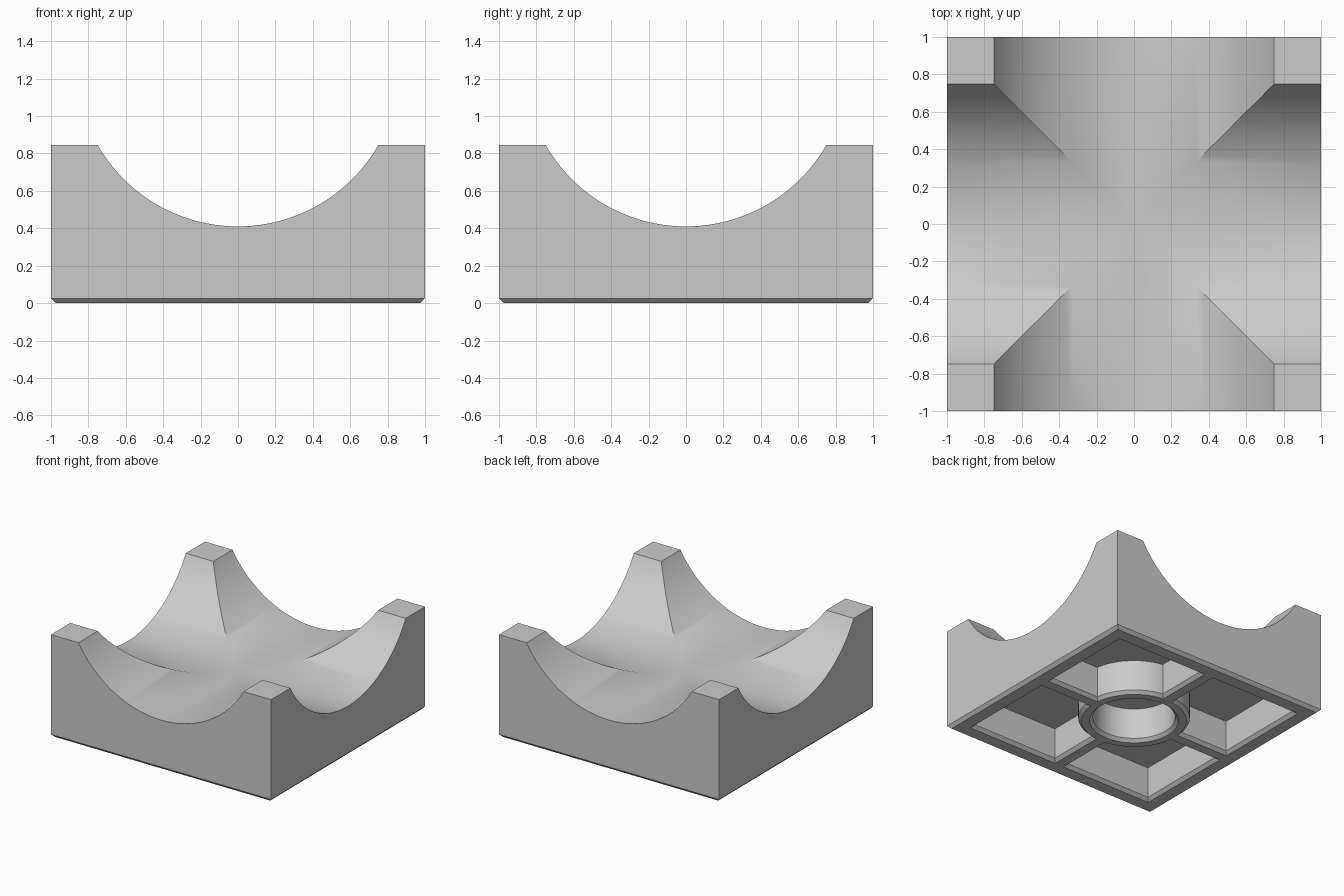
import bpy, bmesh, math

if "Cube" in bpy.data.objects:
    bpy.data.objects.remove(bpy.data.objects["Cube"])

TOP, CH, CEIL = 0.845, 0.025, 0.28      # block height, chamfer, underside pocket ceiling
GROOVE_R, GROOVE_Z = 0.864, 1.274       # saddle groove radius and axis height

mat = bpy.data.materials.new("light_grey")
mat.diffuse_color = (0.6, 0.6, 0.6, 1)
mat.use_nodes = True
mat.node_tree.nodes["Principled BSDF"].inputs["Base Color"].default_value = mat.diffuse_color


def loft(name, rings):
    """Closed solid through rings of equal point count."""
    bm = bmesh.new()
    vs = [[bm.verts.new(p) for p in r] for r in rings]
    n = len(vs[0])
    bm.faces.new(vs[0])
    bm.faces.new(vs[-1])
    for a, b in zip(vs, vs[1:]):
        for i in range(n):
            j = (i + 1) % n
            bm.faces.new((a[i], a[j], b[j], b[i]))
    bmesh.ops.recalc_face_normals(bm, faces=bm.faces)
    me = bpy.data.meshes.new(name)
    bm.to_mesh(me)
    bm.free()
    me.materials.append(mat)
    ob = bpy.data.objects.new(name, me)
    bpy.context.collection.objects.link(ob)
    return ob


def square(h, z):
    return [(-h, -h, z), (h, -h, z), (h, h, z), (-h, h, z)]


def circle(r, n=64):
    return [(r * math.cos(2 * math.pi * i / n), r * math.sin(2 * math.pi * i / n))
            for i in range(n)]


def pocket(d, sx, sy, z):
    """Quarter pocket between rim, two ribs and the ring, grown by d."""
    o, r, R = 0.85 + d, 0.065 - d, 0.42 - d
    a0 = math.asin(r / R)
    pts = [(o, r), (o, o), (r, o)]
    for i in range(19):
        a = math.pi / 2 - a0 - (math.pi / 2 - 2 * a0) * i / 18
        pts.append((R * math.cos(a), R * math.sin(a)))
    return [(x * sx, y * sy, z) for x, y in pts]


# Block with chamfered foot
body = loft("saddle_block", [square(1 - CH, 0), square(1, CH), square(1, TOP)])

# Crossing round grooves on top
c = circle(GROOVE_R, 128)
cutters = [
    loft("groove_y", [[(u, e, GROOVE_Z + v) for u, v in c] for e in (-1.2, 1.2)]),
    loft("groove_x", [[(e, u, GROOVE_Z + v) for u, v in c] for e in (-1.2, 1.2)]),
]

# Four underside pockets and the ring bore, all with chamfered mouths
layers = [(2 * CH, -CH), (0, CH), (0, CEIL)]
for sx in (-1, 1):
    for sy in (-1, 1):
        cutters.append(loft("pocket", [pocket(d, sx, sy, z) for d, z in layers]))
cutters.append(loft("bore", [[(x, y, z) for x, y in circle(0.31 + d)] for d, z in layers]))

bpy.context.view_layer.objects.active = body
body.select_set(True)
for cut in cutters:
    m = body.modifiers.new("cut", 'BOOLEAN')
    m.operation, m.solver, m.object = 'DIFFERENCE', 'EXACT', cut
    bpy.ops.object.modifier_apply(modifier=m.name)
    bpy.data.objects.remove(cut)

bpy.ops.object.shade_smooth_by_angle(angle=math.radians(30))
